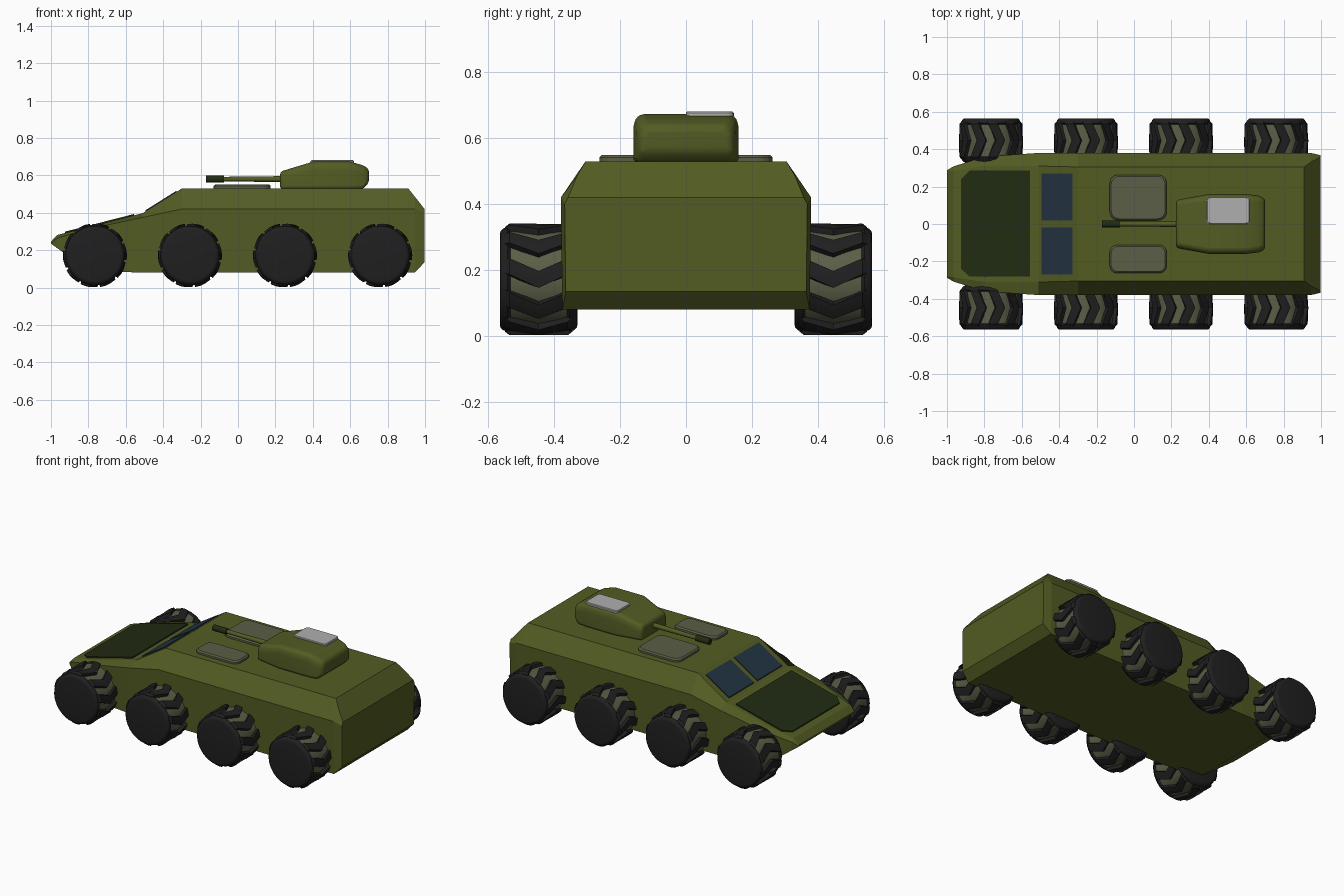
import bpy, bmesh, math

if "Cube" in bpy.data.objects:
    bpy.data.objects.remove(bpy.data.objects["Cube"])


def material(name, r, g, b):
    m = bpy.data.materials.new(name)
    m.diffuse_color = (r, g, b, 1)
    m.use_nodes = True
    m.node_tree.nodes["Principled BSDF"].inputs["Base Color"].default_value = m.diffuse_color
    return m


OLIVE = material("olive paint", 0.085, 0.107, 0.017)
DARK = material("dark green", 0.0145, 0.024, 0.006)
GLASS = material("blue glass", 0.016, 0.034, 0.056)
KHAKI = material("grey khaki", 0.105, 0.112, 0.062)
SILVER = material("silver", 0.43, 0.43, 0.43)
RUBBER = material("black rubber", 0.014, 0.014, 0.014)


def loft(bm, rings, mat=lambda i: 0):
    """Skin closed rings of points in order and cap both ends."""
    vs = [[bm.verts.new(p) for p in ring] for ring in rings]
    n = len(vs[0])
    faces = []
    for i in range(len(vs) - 1):
        for j in range(n):
            k = (j + 1) % n
            f = bm.faces.new((vs[i][j], vs[i][k], vs[i + 1][k], vs[i + 1][j]))
            f.material_index = mat(i)
            faces.append(f)
    for ring, i in ((vs[0], 0), (vs[-1], len(vs) - 2)):
        f = bm.faces.new(ring)
        f.material_index = mat(i)
        faces.append(f)
    bmesh.ops.recalc_face_normals(bm, faces=faces)


def finish(bm, name, mats, angle=None):
    me = bpy.data.meshes.new(name)
    bm.to_mesh(me)
    bm.free()
    for m in mats:
        me.materials.append(m)
    if angle:
        me.shade_smooth()
        me.set_sharp_from_angle(angle=math.radians(angle))
    return add(name, me)


def add(name, me, loc=(0, 0, 0)):
    ob = bpy.data.objects.new(name, me)
    ob.location = loc
    bpy.context.collection.objects.link(ob)
    return ob


def bevel(ob, width, segments):
    b = ob.modifiers.new("bevel", "BEVEL")
    b.width, b.segments = width, segments
    b.limit_method, b.angle_limit = "ANGLE", math.radians(25)


def section(x, bz, by, sz, sy, tz, ty):
    """Cross-section: floor, shoulder and roof edge, on both sides."""
    return [(x, -by, bz), (x, -sy, sz), (x, -ty, tz), (x, ty, tz), (x, sy, sz), (x, by, bz)]


def plate(name, outline, z, height, mat, inset=0.0):
    """Thin slab over an xy outline; z(x) is the surface it lies on."""
    cx = sum(p[0] for p in outline) / len(outline)
    cy = sum(p[1] for p in outline) / len(outline)
    hx = max(abs(p[0] - cx) for p in outline)
    hy = max(abs(p[1] - cy) for p in outline)

    def ring(h, d):
        return [(cx + (x - cx) * (1 - d / hx), cy + (y - cy) * (1 - d / hy), z(x) + h) for x, y in outline]
    bm = bmesh.new()
    rings = [ring(-0.003, 0), ring(height - inset, 0)]
    if inset:
        rings.append(ring(height, inset))
    loft(bm, rings)
    return finish(bm, name, [mat])


def rounded(x0, x1, y0, y1, r, seg=4):
    pts = []
    for k, (cx, cy) in enumerate(((x1 - r, y1 - r), (x0 + r, y1 - r), (x0 + r, y0 + r), (x1 - r, y0 + r))):
        for s in range(seg + 1):
            a = math.pi / 2 * (k + s / seg)
            pts.append((cx + r * math.cos(a), cy + r * math.sin(a)))
    return pts


# Hull, lofted from nose to tail
bm = bmesh.new()
loft(bm, [section(*s) for s in (
    (-1.00, 0.235, 0.285, 0.24, 0.287, 0.246, 0.28),
    (-0.965, 0.21, 0.305, 0.265, 0.308, 0.282, 0.285),
    (-0.80, 0.09, 0.36, 0.313, 0.36, 0.323, 0.31),
    (-0.51, 0.08, 0.375, 0.375, 0.38, 0.398, 0.31),
    (-0.30, 0.08, 0.375, 0.42, 0.38, 0.53, 0.305),
    (0.91, 0.08, 0.375, 0.42, 0.38, 0.53, 0.305),
    (0.945, 0.08, 0.375, 0.42, 0.38, 0.487, 0.33),
    (0.997, 0.135, 0.365, 0.40, 0.368, 0.42, 0.358))])
finish(bm, "hull", [OLIVE])


# Engine cover and windscreens on the sloping front
def nose(x):
    return 0.282 + (x + 0.965) * (0.398 - 0.282) / 0.455


def screen(x):
    return 0.398 + (x + 0.51) * 0.132 / 0.21


plate("engine_cover", [(-0.925, -0.24), (-0.88, -0.28), (-0.555, -0.28),
                       (-0.555, 0.285), (-0.88, 0.285), (-0.925, 0.24)], nose, 0.007, DARK)
for side, y0, y1 in (("left", -0.27, -0.018), ("right", 0.018, 0.27)):
    plate("windscreen_" + side, [(-0.495, y0), (-0.33, y0), (-0.33, y1), (-0.495, y1)],
          screen, 0.006, GLASS)

# Roof hatches
plate("large_hatch", rounded(-0.13, 0.175, 0.02, 0.263, 0.045), lambda x: 0.53, 0.02, KHAKI, 0.008)
plate("small_hatch", rounded(-0.13, 0.175, -0.263, -0.112, 0.04), lambda x: 0.53, 0.02, KHAKI, 0.008)

# Turret with rounded edges
bm = bmesh.new()
loft(bm, [section(x, bz, w, tz - 0.03, w, tz, w - 0.015) for x, bz, w, tz in (
    (0.225, 0.525, 0.128, 0.62),
    (0.40, 0.525, 0.16, 0.673),
    (0.60, 0.525, 0.16, 0.673),
    (0.665, 0.525, 0.152, 0.655),
    (0.70, 0.56, 0.138, 0.635))])
bevel(finish(bm, "turret", [OLIVE], 50), 0.018, 3)
plate("turret_hatch", rounded(0.388, 0.62, 0.0, 0.145, 0.02), lambda x: 0.67, 0.011, SILVER, 0.004)


# Gun barrel and muzzle
def tube(name, x0, x1, r0, r1, mat):
    bm = bmesh.new()
    loft(bm, [[(x, r * math.cos(k * math.pi / 8), 0.58 + r * math.sin(k * math.pi / 8))
               for k in range(16)] for x, r in ((x0, r0), (x1, r1))])
    finish(bm, name, [mat], 40)


tube("gun_barrel", -0.10, 0.25, 0.012, 0.016, OLIVE)
tube("gun_muzzle", -0.172, -0.075, 0.019, 0.019, DARK)

# Wheel: rubber sidewalls, khaki core and chevron tread lugs
bm = bmesh.new()
profile = [(-0.118, 0.135), (-0.116, 0.146), (-0.108, 0.154), (-0.094, 0.159), (-0.086, 0.151)]
profile += [(-y, r) for y, r in reversed(profile)]
loft(bm, [[(r * math.cos(k * math.pi / 20), y, r * math.sin(k * math.pi / 20)) for k in range(40)]
          for y, r in profile], lambda i: 1 if i == 4 else 0)
LUGS, SWEEP, HALF = 10, 0.27, 0.18
for n in range(LUGS):
    rings = []
    for y, top in ((-0.102, 0.158), (-0.088, 0.169), (0, 0.171), (0.088, 0.169), (0.102, 0.158)):
        c = n * 2 * math.pi / LUGS + SWEEP * abs(y) / 0.1
        rings.append([(r * math.cos(c + a), y, r * math.sin(c + a)) for a, r in
                      ((-HALF, 0.14), (-HALF + 0.03, top), (0, top + 0.001), (HALF - 0.03, top), (HALF, 0.14))])
    loft(bm, rings)
first = finish(bm, "wheel_left_1", [RUBBER, KHAKI], 35)
first.location = (-0.765, -0.447, 0.172)
for side, y in (("left", -0.447), ("right", 0.447)):
    for i, x in enumerate((-0.765, -0.257, 0.251, 0.76), 1):
        if (side, i) != ("left", 1):
            add(f"wheel_{side}_{i}", first.data, (x, y, 0.172))
